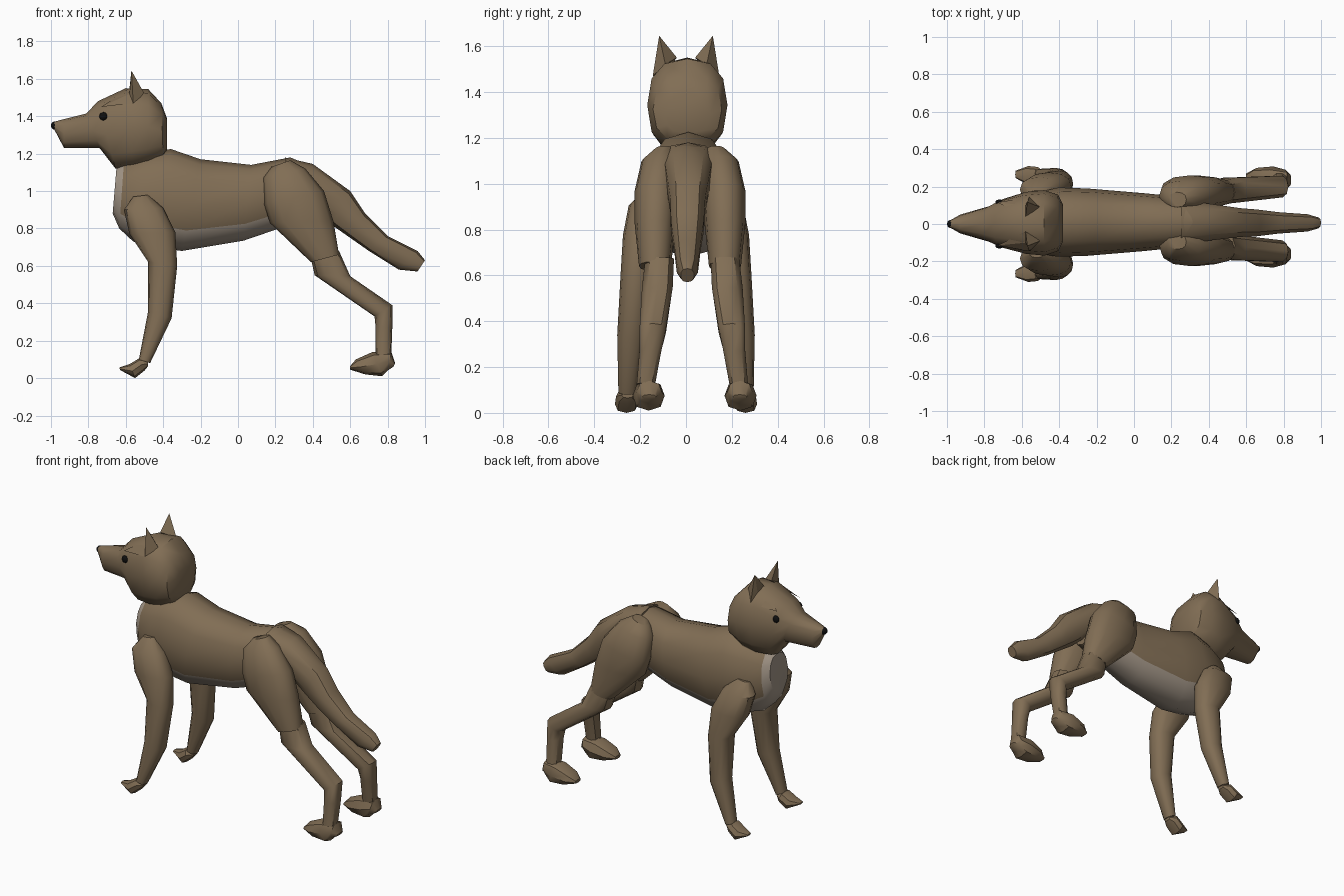
import bpy, bmesh, math
from mathutils import Vector


def material(name, color):
    m = bpy.data.materials.new(name)
    m.diffuse_color = (*color, 1)
    return m


FUR = material("fur", (0.22, 0.155, 0.09))
PALE = material("pale_fur", (0.36, 0.30, 0.24))
BLACK = material("black", (0.005, 0.005, 0.005))


def finish(name, bm, mats, angle=40):
    bmesh.ops.recalc_face_normals(bm, faces=bm.faces[:])
    me = bpy.data.meshes.new(name)
    bm.to_mesh(me)
    bm.free()
    for m in mats:
        me.materials.append(m)
    ob = bpy.data.objects.new(name, me)
    bpy.context.collection.objects.link(ob)
    bpy.ops.object.select_all(action='DESELECT')
    ob.select_set(True)
    bpy.context.view_layer.objects.active = ob
    bpy.ops.object.shade_smooth_by_angle(angle=math.radians(angle))
    return ob


def loft(name, stations, side=1, shift=0.0, n=12, power=0.85, pale=None):
    """Each station: side-view points (xa, za) and (xb, zb), centre y, half width."""
    bm = bmesh.new()
    rings = []
    for xa, za, xb, zb, cy, w in stations:
        a, b = Vector((xa, 0, za)), Vector((xb, 0, zb))
        mid, half = (a + b) / 2, (a - b) / 2
        y0 = side * (cy - (shift if side < 0 else 0))
        ring = []
        for i in range(n):
            t = 2 * math.pi * i / n
            c = math.copysign(abs(math.cos(t)) ** power, math.cos(t))
            s = math.copysign(abs(math.sin(t)) ** power, math.sin(t))
            ring.append(bm.verts.new(mid + half * c + Vector((0, y0 + w * s, 0))))
        rings.append(ring)
    for k in range(len(rings) - 1):
        for i in range(n):
            j = (i + 1) % n
            f = bm.faces.new((rings[k][i], rings[k][j], rings[k + 1][j], rings[k + 1][i]))
            if pale and pale(k, i):
                f.material_index = 1
    cap = bm.faces.new(rings[0])
    if pale:
        cap.material_index = 1
    bm.faces.new(rings[-1])
    return finish(name, bm, [FUR, PALE])


def ball(name, loc, scale):
    bm = bmesh.new()
    bmesh.ops.create_uvsphere(bm, u_segments=12, v_segments=8, radius=1)
    for v in bm.verts:
        v.co = Vector(loc) + Vector(p * q for p, q in zip(v.co, scale))
    return finish(name, bm, [BLACK])


# Torso, pale on the chest and belly
loft("body", [
    (-0.65, 1.12, -0.67, 0.88, 0, 0.09),
    (-0.61, 1.15, -0.635, 0.80, 0, 0.125),
    (-0.50, 1.20, -0.56, 0.73, 0.005, 0.16),
    (-0.36, 1.225, -0.45, 0.70, 0.01, 0.185),
    (-0.20, 1.17, -0.30, 0.68, 0.01, 0.18),
    (0.07, 1.14, 0.03, 0.735, 0.01, 0.155),
    (0.28, 1.18, 0.22, 0.80, 0.01, 0.135),
    (0.42, 1.12, 0.42, 0.86, 0.01, 0.08)],
    pale=lambda k, i: k == 0 or (k < 6 and 4 <= i <= 7))

# Head with muzzle and neck
loft("head", [
    (-0.985, 1.37, -0.98, 1.325, 0, 0.02),
    (-0.93, 1.385, -0.93, 1.23, 0, 0.05),
    (-0.81, 1.415, -0.74, 1.23, 0, 0.095),
    (-0.75, 1.48, -0.655, 1.12, 0.003, 0.13),
    (-0.60, 1.55, -0.56, 1.12, 0.006, 0.165),
    (-0.48, 1.545, -0.48, 1.14, 0.006, 0.175),
    (-0.41, 1.47, -0.40, 1.18, 0.006, 0.15),
    (-0.38, 1.39, -0.38, 1.22, 0.006, 0.10)], power=0.8)
ball("nose", (-0.98, 0, 1.35), (0.02, 0.022, 0.022))

# Tail
loft("tail", [
    (0.25, 1.18, 0.25, 1.00, 0.01, 0.12),
    (0.40, 1.145, 0.36, 0.95, 0.01, 0.105),
    (0.60, 1.00, 0.50, 0.82, 0.008, 0.08),
    (0.68, 0.88, 0.60, 0.75, 0.006, 0.075),
    (0.80, 0.76, 0.70, 0.68, 0.006, 0.06),
    (0.96, 0.68, 0.86, 0.58, 0.006, 0.048),
    (1.00, 0.63, 0.96, 0.57, 0.006, 0.03)], n=10)

for side, tag in ((1, "right"), (-1, "left")):
    ball(f"eye_{tag}", (-0.72, side * 0.117, 1.40), (0.022, 0.014, 0.022))

    # Pointed ear with a fold running down to the brow
    bm = bmesh.new()
    tip, inner, outer, back, brow, hollow = [bm.verts.new((x, y * side, z)) for x, y, z in (
        (-0.57, 0.117, 1.645), (-0.58, 0.04, 1.55), (-0.56, 0.145, 1.47),
        (-0.50, 0.09, 1.52), (-0.73, 0.115, 1.45), (-0.58, 0.10, 1.52))]
    for f in ((tip, inner, hollow), (tip, hollow, outer), (tip, outer, back), (tip, back, inner),
              (brow, hollow, inner), (brow, outer, hollow), (brow, inner, back), (brow, back, outer)):
        bm.faces.new(f)
    finish(f"ear_{tag}", bm, [FUR], 20)

    # Front leg and paw
    loft(f"front_leg_{tag}", [
        (-0.56, 0.97, -0.48, 0.98, 0.15, 0.03),
        (-0.61, 0.90, -0.40, 0.91, 0.185, 0.065),
        (-0.58, 0.77, -0.335, 0.78, 0.20, 0.075),
        (-0.48, 0.62, -0.325, 0.60, 0.215, 0.07),
        (-0.48, 0.36, -0.355, 0.32, 0.24, 0.06),
        (-0.53, 0.10, -0.47, 0.08, 0.255, 0.04)], side)
    loft(f"front_paw_{tag}", [
        (-0.635, 0.057, -0.63, 0.043, 0.265, 0.02),
        (-0.58, 0.075, -0.55, 0.0, 0.26, 0.05),
        (-0.53, 0.105, -0.50, 0.04, 0.255, 0.05),
        (-0.48, 0.09, -0.48, 0.065, 0.255, 0.025)], side, n=8)

    # Hind leg: thigh, shin with hock, paw
    loft(f"thigh_{tag}", [
        (0.18, 1.13, 0.28, 1.165, 0.13, 0.04),
        (0.135, 1.07, 0.36, 1.12, 0.15, 0.08),
        (0.14, 0.93, 0.46, 1.00, 0.165, 0.095),
        (0.17, 0.83, 0.51, 0.84, 0.17, 0.09),
        (0.39, 0.62, 0.54, 0.66, 0.17, 0.07)], side, 0.035)
    loft(f"shin_{tag}", [
        (0.385, 0.66, 0.54, 0.68, 0.17, 0.065),
        (0.41, 0.55, 0.60, 0.545, 0.18, 0.07),
        (0.73, 0.33, 0.825, 0.39, 0.20, 0.06),
        (0.735, 0.28, 0.825, 0.27, 0.21, 0.05),
        (0.735, 0.12, 0.82, 0.13, 0.23, 0.042)], side, 0.055, n=10)
    loft(f"hind_paw_{tag}", [
        (0.60, 0.065, 0.60, 0.045, 0.24, 0.03),
        (0.63, 0.10, 0.68, 0.02, 0.24, 0.06),
        (0.72, 0.14, 0.77, 0.01, 0.238, 0.07),
        (0.82, 0.14, 0.80, 0.04, 0.235, 0.055),
        (0.84, 0.08, 0.83, 0.06, 0.235, 0.03)], side, 0.075, n=8)
